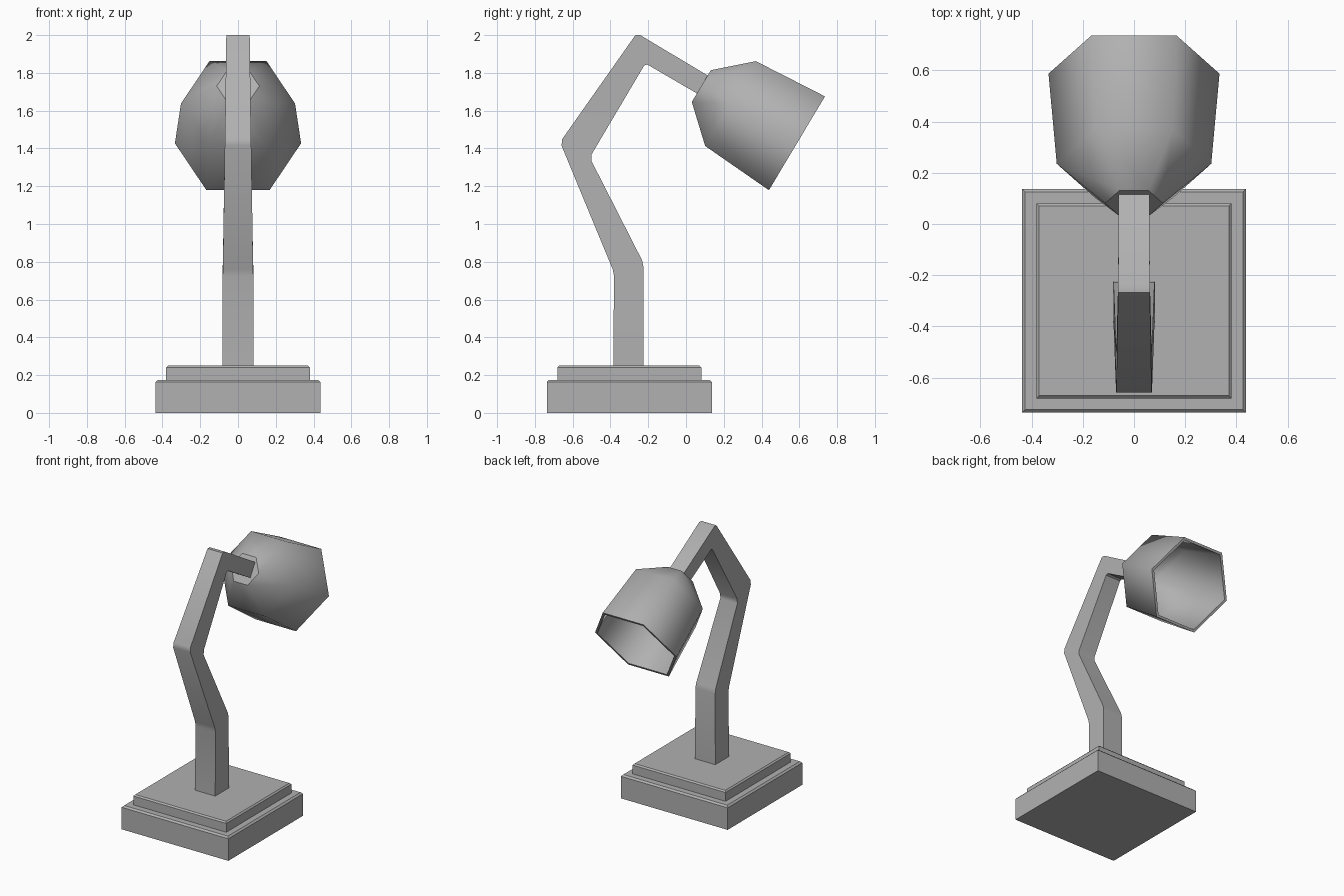
import bpy, bmesh, math
from mathutils import Vector

if "Cube" in bpy.data.objects:
    bpy.data.objects.remove(bpy.data.objects["Cube"])

# Mid-grey finish shared by all parts
grey = bpy.data.materials.new("grey_paint")
grey.diffuse_color = (0.44, 0.44, 0.44, 1)
grey.use_nodes = True
grey.node_tree.nodes["Principled BSDF"].inputs["Base Color"].default_value = grey.diffuse_color


def loft(name, rings, sharp_rings=(), smooth_sides=False):
    """Skin a list of closed rings, capping both ends."""
    bm = bmesh.new()
    loops = [[bm.verts.new(p) for p in ring] for ring in rings]
    n = len(loops[0])
    for a, b in zip(loops, loops[1:]):
        for i in range(n):
            j = (i + 1) % n
            f = bm.faces.new((a[i], a[j], b[j], b[i]))
            f.smooth = smooth_sides
    bm.faces.new(loops[0][::-1])
    bm.faces.new(loops[-1])
    for r in sharp_rings:
        for i in range(n):
            bm.edges.get((loops[r][i], loops[r][(i + 1) % n])).smooth = False
    bmesh.ops.recalc_face_normals(bm, faces=bm.faces)
    mesh = bpy.data.meshes.new(name)
    bm.to_mesh(mesh)
    bm.free()
    mesh.materials.append(grey)
    obj = bpy.data.objects.new(name, mesh)
    bpy.context.collection.objects.link(obj)
    return obj


# Stepped square base with small chamfers: (half size, height)
def square(h, z, cy=-0.30):
    return [(-h, cy - h, z), (h, cy - h, z), (h, cy + h, z), (-h, cy + h, z)]


steps = [(0.437, 0), (0.437, 0.163), (0.425, 0.175), (0.381, 0.175),
         (0.381, 0.24), (0.371, 0.25)]
loft("base", [square(h, z) for h, z in steps])

# Bent tapering arm: back y/z, front y/z, half width
sections = [
    (-0.385, 0.25, -0.224, 0.25, 0.083),
    (-0.381, 0.725, -0.226, 0.775, 0.081),
    (-0.388, 0.760, -0.232, 0.807, 0.080),
    (-0.659, 1.415, -0.501, 1.335, 0.070),
    (-0.655, 1.450, -0.499, 1.370, 0.069),
    (-0.268, 2.000, -0.222, 1.838, 0.062),
    (-0.242, 2.000, -0.206, 1.845, 0.062),
    (0.117, 1.785, 0.060, 1.690, 0.060),
]
arm = loft("arm", [[(-w, yb, zb), (w, yb, zb), (w, yf, zf), (-w, yf, zf)]
                   for yb, zb, yf, zf, w in sections])
bpy.context.view_layer.objects.active = arm
arm.select_set(True)
bpy.ops.object.shade_smooth_by_angle(angle=math.radians(35))

# Hexagonal hollow shade, lofted along its tilted axis: (distance, radius)
origin = Vector((0, 0.081, 1.730))
axis = Vector((0, 0.858, -0.513)).normalized()
up = Vector((0, 0.513, 0.858)).normalized()


def hexagon(d, r):
    ring = []
    for i in range(6):
        a = math.radians(60 * i)
        ring.append(origin + axis * d + Vector((r * math.cos(a), 0, 0))
                    + up * r * math.sin(a))
    return ring


shade = [(0, 0.113), (0.180, 0.302), (0.590, 0.334),
         (0.590, 0.314), (0.188, 0.284), (0.02, 0.105)]
loft("lamp_shade", [hexagon(d, r) for d, r in shade],
     sharp_rings=(0, 2, 3, 5), smooth_sides=True)
